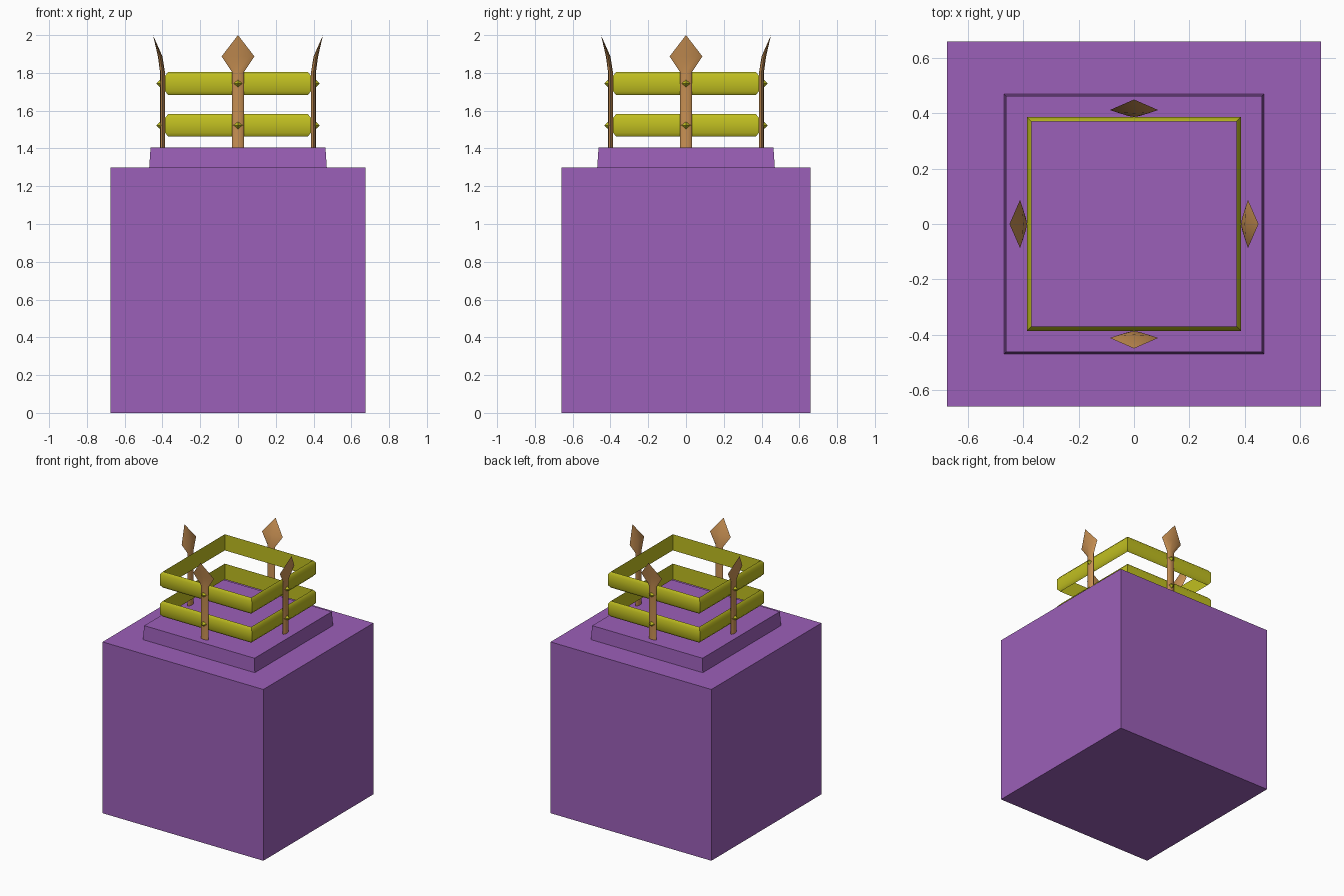
import bpy
import bmesh
import math
from mathutils import Matrix

cube = bpy.data.objects.get("Cube")
if cube:
    bpy.data.objects.remove(cube, do_unlink=True)


def material(name, rgb):
    mat = bpy.data.materials.new(name)
    mat.use_nodes = True
    color = (*rgb, 1.0)
    mat.diffuse_color = color
    mat.node_tree.nodes["Principled BSDF"].inputs["Base Color"].default_value = color
    return mat


PURPLE = material("purple", (0.33, 0.115, 0.48))
YELLOW = material("yellow", (0.53, 0.52, 0.015))
BRONZE = material("bronze", (0.60, 0.29, 0.09))


def loft(name, sections, mat, closed=False, turn=0.0, smooth=None):
    """Skin equal-length cross-sections; cap the ends or close the loop."""
    bm = bmesh.new()
    loops = [[bm.verts.new(p) for p in sec] for sec in sections]
    n = len(loops[0])
    pairs = list(zip(loops, loops[1:]))
    if closed:
        pairs.append((loops[-1], loops[0]))
    else:
        bm.faces.new(loops[0])
        bm.faces.new(loops[-1])
    for a, b in pairs:
        for i in range(n):
            j = (i + 1) % n
            bm.faces.new((a[i], a[j], b[j], b[i]))
    bmesh.ops.remove_doubles(bm, verts=bm.verts, dist=0.0005)
    bmesh.ops.recalc_face_normals(bm, faces=bm.faces)
    bm.transform(Matrix.Rotation(turn, 4, "Z"))
    mesh = bpy.data.meshes.new(name)
    bm.to_mesh(mesh)
    bm.free()
    mesh.materials.append(mat)
    obj = bpy.data.objects.new(name, mesh)
    bpy.context.collection.objects.link(obj)
    if smooth:
        bpy.ops.object.select_all(action="DESELECT")
        obj.select_set(True)
        bpy.context.view_layer.objects.active = obj
        bpy.ops.object.shade_smooth_by_angle(angle=math.radians(smooth))
    return obj


def rect(hx, hy, z):
    return [(-hx, -hy, z), (hx, -hy, z), (hx, hy, z), (-hx, hy, z)]


def ellipse(out, hw, hd, z, n=8):
    """Flattened section standing on the front side."""
    angles = [math.tau * i / n for i in range(n)]
    return [(hw * math.cos(a), -out + hd * math.sin(a), z) for a in angles]


# Block and the tapered plinth on it
loft("base_block", [rect(0.675, 0.66, 0), rect(0.675, 0.66, 1.3)], PURPLE)
loft("plinth", [rect(0.47, 0.47, 1.3), rect(0.463, 0.463, 1.405)], PURPLE)

# Square bands with chamfered outer edges
RAILS = {"lower": (1.463, 1.582), "upper": (1.683, 1.805)}
for label, (lo, hi) in RAILS.items():
    profile = [(0.37, lo), (0.386, lo + 0.02), (0.386, hi - 0.02), (0.37, hi)]
    loft(label + "_rail", [rect(r, r, z) for r, z in profile], YELLOW,
         closed=True, smooth=45)

# Spear posts with outward-leaning heads, one per side, and their rivets
SPEAR = [  # distance out, half width, half depth, height
    (0.400, 0.032, 0.013, 1.400),
    (0.400, 0.032, 0.013, 1.805),
    (0.412, 0.087, 0.012, 1.887),
    (0.450, 0.0, 0.0, 2.0),
]
for k, side in enumerate(("front", "left", "back", "right")):
    turn = k * math.pi / 2
    loft(side + "_spear", [ellipse(*s) for s in SPEAR], BRONZE,
         turn=turn, smooth=50)
    for label, (lo, hi) in RAILS.items():
        z = (lo + hi) / 2
        r = 0.032
        foot = [(-r, -0.4, z), (0, -0.4, z - r), (r, -0.4, z), (0, -0.4, z + r)]
        tip = [(0, -0.433, z)] * 4
        loft(f"{side}_{label}_rivet", [foot, tip], YELLOW, turn=turn)
